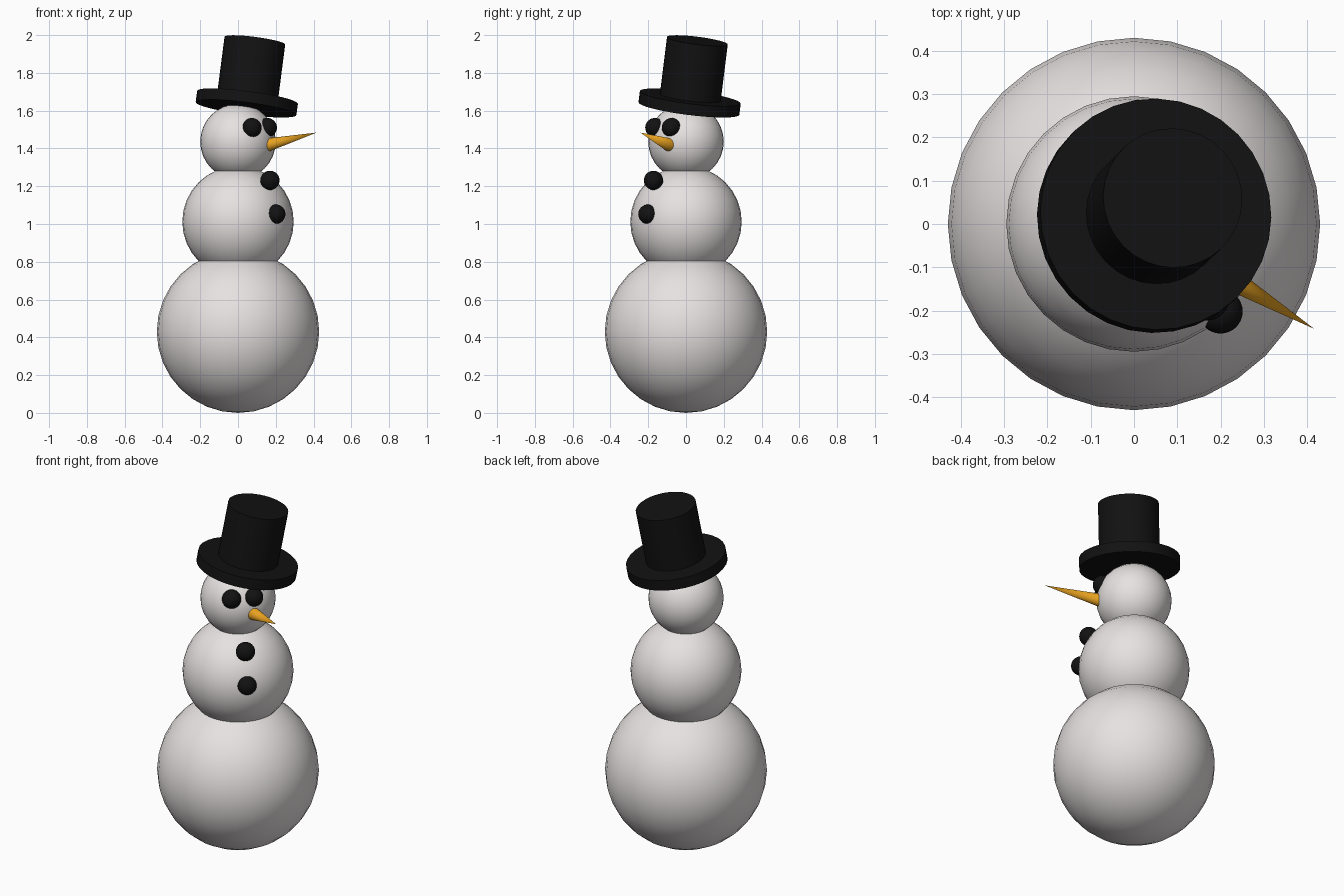
import bpy
import math
from mathutils import Vector

if "Cube" in bpy.data.objects:
    bpy.data.objects.remove(bpy.data.objects["Cube"])


def material(name, rgb):
    m = bpy.data.materials.new(name)
    m.diffuse_color = (*rgb, 1)
    m.use_nodes = True
    m.node_tree.nodes["Principled BSDF"].inputs["Base Color"].default_value = m.diffuse_color
    return m


snow = material("snow", (0.80, 0.76, 0.76))
black = material("coal_black", (0.006, 0.006, 0.006))
orange = material("carrot_orange", (0.80, 0.36, 0.015))


def finish(name, mat):
    ob = bpy.context.object
    ob.name = name
    ob.data.materials.append(mat)
    bpy.ops.object.shade_smooth_by_angle(angle=math.radians(35))
    return ob


def ball(name, centre, radius, mat):
    bpy.ops.mesh.primitive_uv_sphere_add(segments=32, ring_count=16,
                                         radius=radius, location=centre)
    return finish(name, mat)


def tapered(name, start, end, r1, r2, mat):
    """Cylinder or cone running from start to end."""
    a, b = Vector(start), Vector(end)
    d = b - a
    bpy.ops.mesh.primitive_cone_add(vertices=32, radius1=r1, radius2=r2,
                                    depth=d.length, location=(a + b) / 2,
                                    rotation=d.to_track_quat('Z', 'Y').to_euler())
    return finish(name, mat)


# Snow body
ball("bottom_ball", (0, 0, 0.43), 0.43, snow)
ball("middle_ball", (0, 0, 1.012), 0.295, snow)
ball("head", (0, 0, 1.436), 0.20, snow)

# Coal eyes and buttons
ball("eye_left", (0.074, -0.165, 1.51), 0.051, black)
ball("eye_right", (0.155, -0.077, 1.51), 0.051, black)
ball("upper_button", (0.169, -0.172, 1.231), 0.051, black)
ball("lower_button", (0.20, -0.202, 1.052), 0.051, black)

# Carrot nose
tapered("nose", (0.115, -0.062, 1.408), (0.416, -0.242, 1.484), 0.041, 0.0, orange)

# Tilted top hat
axis = Vector((0.13, 0.125, 1)).normalized()
brim = Vector((0.0465, 0.019, 1.641))
tapered("hat_brim", brim - axis * 0.03, brim + axis * 0.03, 0.269, 0.269, black)
tapered("hat_crown", brim, brim + axis * 0.335, 0.162, 0.162, black)
